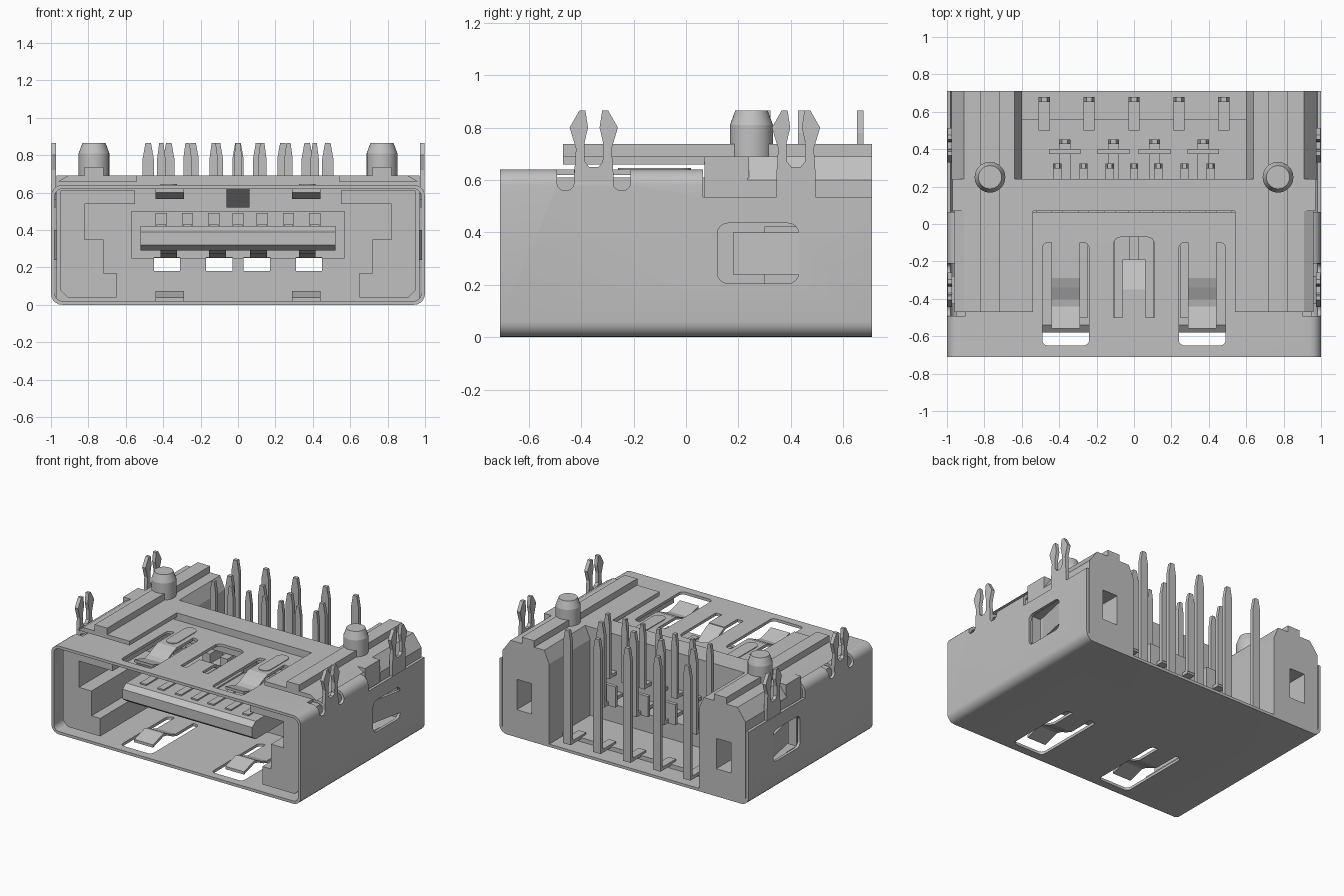
import bpy, bmesh

cube = bpy.data.objects.get("Cube")
if cube:
    bpy.data.objects.remove(cube, do_unlink=True)

GREY = bpy.data.materials.new("light_grey")
GREY.use_nodes = True
GREY.diffuse_color = (0.53, 0.53, 0.53, 1)
GREY.node_tree.nodes["Principled BSDF"].inputs["Base Color"].default_value = (0.53, 0.53, 0.53, 1)


def finish(name, bm):
    bmesh.ops.recalc_face_normals(bm, faces=bm.faces)
    mesh = bpy.data.meshes.new(name)
    bm.to_mesh(mesh)
    bm.free()
    mesh.materials.append(GREY)
    obj = bpy.data.objects.new(name, mesh)
    bpy.context.collection.objects.link(obj)
    return obj


def prism(name, pts, axis, a, b):
    """Extrude a flat outline along an axis from a to b."""
    place = {"x": lambda u, v, w: (w, u, v),
             "y": lambda u, v, w: (u, w, v),
             "z": lambda u, v, w: (u, v, w)}[axis]
    bm = bmesh.new()
    low = [bm.verts.new(place(u, v, a)) for u, v in pts]
    high = [bm.verts.new(place(u, v, b)) for u, v in pts]
    bm.faces.new(low)
    bm.faces.new(high)
    n = len(pts)
    for i in range(n):
        j = (i + 1) % n
        bm.faces.new((low[i], low[j], high[j], high[i]))
    return finish(name, bm)


def box(name, x0, x1, y0, y1, z0, z1):
    return prism(name, [(x0, y0), (x1, y0), (x1, y1), (x0, y1)], "z", z0, z1)


def round_edges(obj, axis, radius, segments=4):
    """Bevel only the edges that run along one axis."""
    bm = bmesh.new()
    bm.from_mesh(obj.data)
    edges = [e for e in bm.edges
             if abs((e.verts[0].co - e.verts[1].co).normalized()[axis]) > 0.99]
    bmesh.ops.bevel(bm, geom=edges, offset=radius, segments=segments, profile=0.5, affect="EDGES")
    bm.to_mesh(obj.data)
    bm.free()
    return obj


def subtract(obj, cutter):
    mod = obj.modifiers.new("cut", "BOOLEAN")
    mod.operation = "DIFFERENCE"
    mod.solver = "EXACT"
    mod.object = cutter
    bpy.context.view_layer.objects.active = obj
    bpy.ops.object.modifier_apply(modifier=mod.name)
    bpy.data.objects.remove(cutter, do_unlink=True)


def cut(obj, *bounds, rounding=0, axis=2):
    cutter = box("cutter", *bounds)
    if rounding:
        round_edges(cutter, axis, rounding)
    subtract(obj, cutter)


def mirror(obj):
    obj.modifiers.new("mirror", "MIRROR")
    return obj


def smooth(obj):
    bpy.ops.object.select_all(action="DESELECT")
    bpy.context.view_layer.objects.active = obj
    obj.select_set(True)
    bpy.ops.object.shade_smooth_by_angle(angle=0.6)


# Sheet metal shell: rounded tube, lower at the rear
shell = round_edges(box("metal_shell", -1, 1, -0.71, 0.71, 0, 0.64), 1, 0.06, 5)
subtract(shell, round_edges(box("cutter", -0.98, 0.98, -0.8, 0.8, 0.02, 0.62), 1, 0.042, 5))
cut(shell, -1.1, 1.1, 0.065, 0.8, 0.535, 0.8)
for s in (-1, 1):
    a, b = sorted((s * 0.24, s * 0.49))
    cut(shell, a, b, -0.65, -0.1, -0.1, 0.8, rounding=0.03)       # spring windows
    a, b = sorted((s * 0.9, s * 1.1))
    for y in (-0.46, -0.245):
        cut(shell, a, b, y - 0.033, y + 0.033, 0.56, 0.8, rounding=0.03, axis=0)
    cut(shell, a, b, 0.12, 0.43, 0.205, 0.435, rounding=0.04, axis=0)
    a, b = sorted((s * 0.062, s * 0.11))
    cut(shell, a, b, -0.5, -0.1, 0.5, 0.8)                        # centre latch slots
cut(shell, -0.11, 0.11, -0.35, -0.07, 0.5, 0.8, rounding=0.04)
smooth(shell)

# Bent springs in the top and bottom of the shell
spring = [(-0.08, 0.64), (-0.29, 0.64), (-0.34, 0.62), (-0.4, 0.555), (-0.44, 0.545),
          (-0.56, 0.6), (-0.56, 0.62), (-0.44, 0.567), (-0.41, 0.575), (-0.35, 0.6)]
spring = spring[:7] + [(-0.44, 0.565), (-0.41, 0.573), (-0.355, 0.602), (-0.3, 0.62), (-0.08, 0.62)]
spring[1:5] = [(-0.29, 0.64), (-0.34, 0.622), (-0.4, 0.593), (-0.44, 0.585)]
spring[5:7] = [(-0.56, 0.62), (-0.56, 0.6)]
mirror(prism("top_spring", spring, "x", 0.29, 0.44))
mirror(prism("bottom_spring", [(y, 0.64 - z) for y, z in spring], "x", 0.29, 0.44))
latch = [(-0.36, 0.64), (-0.3, 0.61), (-0.19, 0.54), (-0.19, 0.52), (-0.31, 0.59), (-0.36, 0.62)]
prism("centre_latch", latch, "x", -0.062, 0.062)
mirror(round_edges(box("pressed_groove", 0.325, 0.415, -0.26, 0.02, 0.639, 0.645), 2, 0.044))

# Side retention tongues
tongue = [(1, 0.44), (0.98, 0.44), (0.93, 0.2), (0.93, 0.18), (0.95, 0.18), (0.95, 0.2)]
mirror(prism("side_tongue", tongue, "z", 0.24, 0.4))

# Forked board legs
half = [(0.075, 0.62), (0.068, 0.72), (0.092, 0.8), (0.055, 0.865), (0.032, 0.865),
        (0.022, 0.8), (0.036, 0.74), (0.034, 0.67), (0.018, 0.65)]
for name, centre, base in (("front_leg", -0.352, 0.56), ("rear_leg", 0.42, 0.52)):
    right = [(0.075, base)] + half
    outline = [(centre + y, z) for y, z in right] + [(centre - y, z) for y, z in reversed(right)]
    mirror(prism(name, outline, "x", 0.972, 0.998))

# Housing: rear wall with mating recess and contact openings
wall = box("housing_wall", -0.97, 0.97, 0.07, 0.24, 0.02, 0.69)
cut(wall, -0.57, 0.57, 0, 0.17, 0.25, 0.5)
for x in (-0.38, -0.1, 0.1, 0.38):
    cut(wall, x - 0.07, x + 0.07, 0, 0.3, 0.18, 0.252)
for s in (-1, 1):
    a, b = sorted((s * 0.84, s * 1.1))
    cut(wall, a, b, 0.12, 0.3, 0.2, 0.44)

# Housing: rear blocks with windows
block = prism("rear_block", [(0.6, 0.02), (0.975, 0.02), (0.975, 0.6), (0.91, 0.69),
                             (0.64, 0.69), (0.6, 0.6)], "y", 0.235, 0.71)
cut(block, 0.84, 1.1, 0.2, 0.43, 0.2, 0.44)
cut(block, 0.74, 0.86, 0.3, 0.8, 0.2, 0.42)
mirror(block)
box("housing_floor", -0.61, 0.61, 0.2, 0.56, 0.02, 0.05)

# Housing: side guides around the cavity
guide = [(0.65, 0.04), (0.91, 0.04), (0.95, 0.08), (0.95, 0.61), (0.55, 0.61),
         (0.55, 0.54), (0.82, 0.54), (0.82, 0.35), (0.72, 0.35), (0.72, 0.17), (0.65, 0.17)]
mirror(prism("side_guide", guide, "y", -0.65, 0.08))

# Housing: top wings, ribs and locating pegs
mirror(prism("top_wing", [(0.54, 0.66), (0.96, 0.66), (0.91, 0.69), (0.54, 0.69)], "y", -0.47, 0.24))
mirror(prism("top_rib", [(0.72, 0.68), (0.82, 0.68), (0.82, 0.737), (0.72, 0.737)], "y", -0.47, 0.71))
for side, s in (("left", 1), ("right", -1)):
    bm = bmesh.new()
    for r1, r2, z0, z1 in ((0.082, 0.082, 0.67, 0.81), (0.082, 0.062, 0.81, 0.865)):
        made = bmesh.ops.create_cone(bm, cap_ends=True, segments=32, radius1=r1, radius2=r2, depth=z1 - z0)
        bmesh.ops.translate(bm, verts=made["verts"], vec=(s * 0.77, 0.25, (z0 + z1) / 2))
    smooth(finish(side + "_locating_peg", bm))

# Central contact tongue with chamfered nose
nose = [(0.2, 0.29), (-0.54, 0.29), (-0.58, 0.32), (-0.58, 0.39), (-0.54, 0.42), (0.2, 0.42)]
prism("contact_tongue", nose, "x", -0.52, 0.52)
UPPER = [-0.41, -0.27, -0.13, 0, 0.13, 0.27, 0.41]
LOWER = [-0.37, -0.11, 0.11, 0.37]
for x in UPPER:
    box("upper_contact", x - 0.025, x + 0.025, -0.5, 0.18, 0.415, 0.43)
    box("upper_contact_root", x - 0.03, x + 0.03, 0.02, 0.18, 0.42, 0.49)
for x in LOWER:
    prism("lower_contact", [(-0.5, 0.29), (0.2, 0.29), (0.2, 0.25), (0, 0.25), (-0.44, 0.275)],
          "x", x - 0.045, x + 0.045)


def pin(name, x, y, width, z0):
    w = width / 2
    prism(name, [(x - w, z0), (x + w, z0), (x + w, 0.78), (x + w * 0.5, 0.865),
                 (x - w * 0.5, 0.865), (x - w, 0.78)], "y", y - 0.013, y + 0.013)


# Solder pins in three rows
for x in UPPER:
    pin("inner_pin", x, 0.31, 0.045, 0.4)
    box("inner_pin_lead", x - 0.022, x + 0.022, 0.2, 0.32, 0.4, 0.425)
for x in LOWER:
    pin("middle_pin", x, 0.44, 0.06, 0.27)
    box("middle_pin_lead", x - 0.03, x + 0.03, 0.2, 0.45, 0.255, 0.28)
    box("middle_pin_shoulder", x - 0.085, x + 0.085, 0.375, 0.4, 0.25, 0.4)
for i in range(-2, 3):
    pin("rear_pin", i * 0.24, 0.665, 0.06, 0.04)
    box("rear_pin_foot", i * 0.24 - 0.03, i * 0.24 + 0.03, 0.5, 0.678, 0.04, 0.065)
